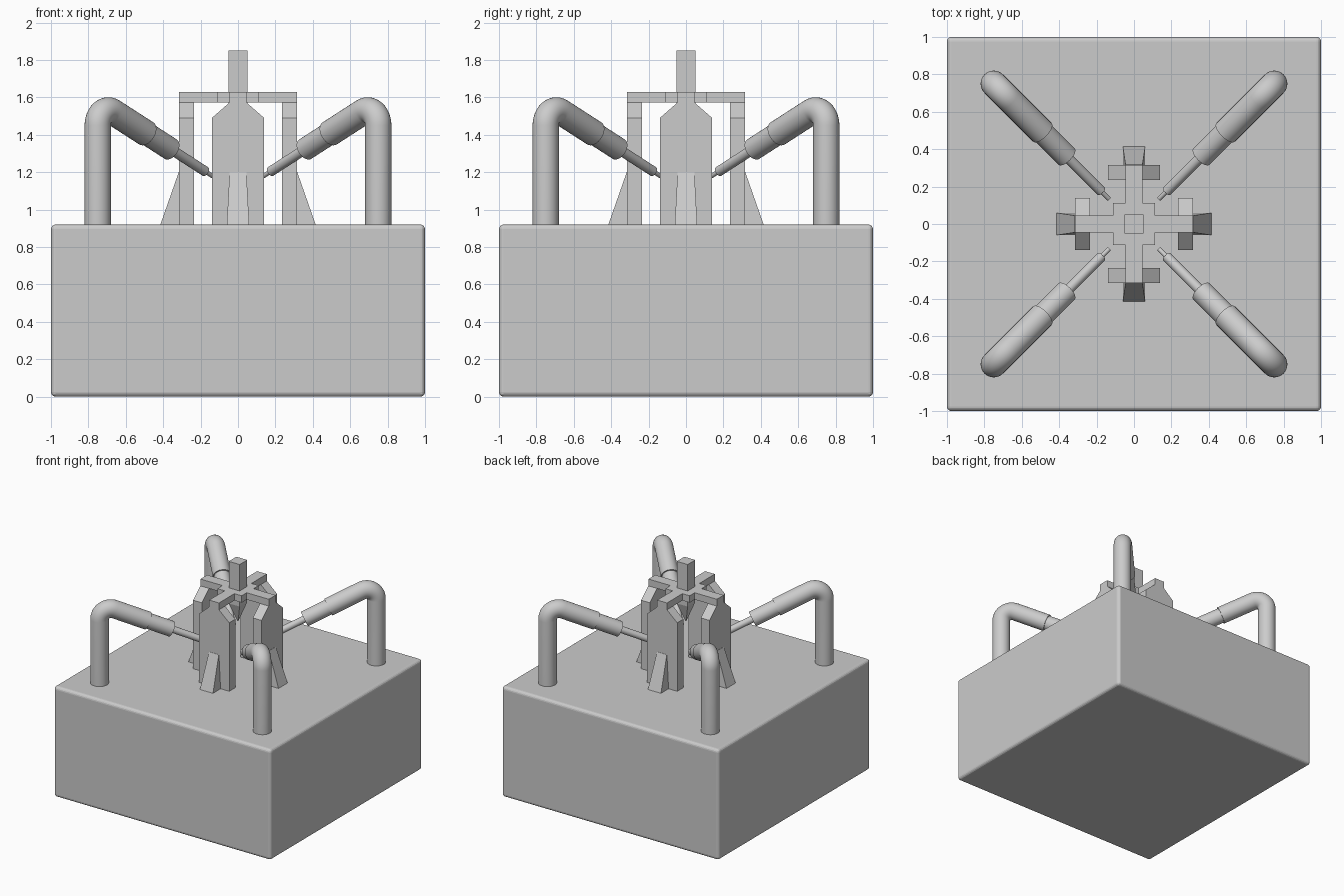
import bpy, bmesh, math
from mathutils import Vector, Matrix

if "Cube" in bpy.data.objects:
    bpy.data.objects.remove(bpy.data.objects["Cube"])


def make(name, bm, smooth=False):
    bmesh.ops.recalc_face_normals(bm, faces=bm.faces)
    me = bpy.data.meshes.new(name)
    bm.to_mesh(me)
    bm.free()
    ob = bpy.data.objects.new(name, me)
    bpy.context.collection.objects.link(ob)
    if smooth:
        bpy.ops.object.select_all(action='DESELECT')
        ob.select_set(True)
        bpy.context.view_layer.objects.active = ob
        bpy.ops.object.shade_smooth_by_angle(angle=math.radians(35))
    return ob


def loft(bm, rings):
    """Skin a list of equal-length point rings and cap both ends."""
    vs = [[bm.verts.new(p) for p in r] for r in rings]
    n = len(vs[0])
    for a, b in zip(vs, vs[1:]):
        for i in range(n):
            j = (i + 1) % n
            bm.faces.new((a[i], a[j], b[j], b[i]))
    bm.faces.new(vs[0][::-1])
    bm.faces.new(vs[-1])


def box(bm, x0, x1, y0, y1, z0, z1):
    loft(bm, [[(x0, y0, z), (x1, y0, z), (x1, y1, z), (x0, y1, z)] for z in (z0, z1)])


TOP = 0.92

# base block with softened edges
bm = bmesh.new()
box(bm, -1, 1, -1, 1, 0, TOP)
base = make("base_block", bm)
bev = base.modifiers.new("soft_edges", 'BEVEL')
bev.width, bev.segments = 0.025, 4
bpy.context.view_layer.objects.active = base
bpy.ops.object.shade_smooth_by_angle(angle=math.radians(35))

# crossed top plate
bm = bmesh.new()
s, w, L = 0.112, 0.045, 0.235
corner = [(s, -s), (s, -w), (L, -w), (L, w), (s, w)]
outline = []
for k in range(4):
    for x, y in corner:
        p = Matrix.Rotation(k * math.pi / 2, 3, 'Z') @ Vector((x, y, 0))
        outline.append(p)
loft(bm, [[(p.x, p.y, z) for p in outline] for z in (1.573, 1.63)])
make("cross_plate", bm)

# central rod with a pointed lower end
bm = bmesh.new()
loft(bm, [[(-r, -r, z), (r, -r, z), (r, r, z), (-r, r, z)]
          for r, z in ((0.003, 1.35), (0.05, 1.5), (0.05, 1.85))])
make("centre_rod", bm)

# four shouldered pillars and their sloped buttresses
profile = [(-0.14, TOP), (0.14, TOP), (0.14, 1.49), (w, 1.573), (w, 1.63),
           (-w, 1.63), (-w, 1.573), (-0.14, 1.49)]
for k in range(4):
    rot = Matrix.Rotation(k * math.pi / 2, 4, 'Z')
    bm = bmesh.new()
    loft(bm, [[(x, y, z) for y, z in profile] for x in (0.235, 0.315)])
    make(f"pillar_{k}", bm).matrix_world = rot
    bm = bmesh.new()
    t, b = 0.045, 0.06
    loft(bm, [[(0.30, -b, TOP), (0.415, -b, TOP), (0.415, b, TOP), (0.30, b, TOP)],
              [(0.30, -t, 1.2), (0.317, -t, 1.2), (0.317, t, 1.2), (0.30, t, 1.2)]])
    make(f"buttress_{k}", bm).matrix_world = rot

# bent pipe arms: drawn in the radial plane (d, z), then turned to each diagonal
R2 = math.sqrt(2)
D, CORNER_Z, BEND = 0.75 * R2, 1.575, 0.08
fall = math.atan(0.645 / R2)
turn = math.pi / 2 + fall
zc = CORNER_Z - BEND * math.tan(turn / 2)


def on_axis(x):
    d = x * R2
    return d, CORNER_Z - (D - d) * math.tan(fall)


def ring(d, z, ang, r, n=32):
    """Circle facing along a heading turned 'ang' from straight up towards the centre."""
    u = Vector((math.cos(ang), 0, math.sin(ang)))
    v = Vector((0, 1, 0))
    return [Vector((d, 0, z)) + r * (math.cos(a) * u + math.sin(a) * v)
            for a in (2 * math.pi * i / n for i in range(n))]


for k in range(4):
    rot = Matrix.Rotation(math.pi / 4 + k * math.pi / 2, 4, 'Z')
    # pipe with elbow
    rings = [ring(D, TOP - 0.02, 0, 0.07)]
    for i in range(17):
        a = turn * i / 16
        rings.append(ring(D - BEND + BEND * math.cos(a), zc + BEND * math.sin(a), a, 0.07))
    rings.append(ring(*on_axis(0.49), turn, 0.07))
    bm = bmesh.new()
    loft(bm, rings)
    make(f"pipe_{k}", bm, True).matrix_world = rot
    # stepped nozzle: collar, rod, needle
    for name, x0, x1, r in (("collar", 0.52, 0.36, 0.061),
                            ("nozzle_rod", 0.38, 0.175, 0.027),
                            ("needle", 0.19, 0.135, 0.012)):
        bm = bmesh.new()
        loft(bm, [ring(*on_axis(x), turn, r) for x in (x0, x1)])
        make(f"{name}_{k}", bm, True).matrix_world = rot
